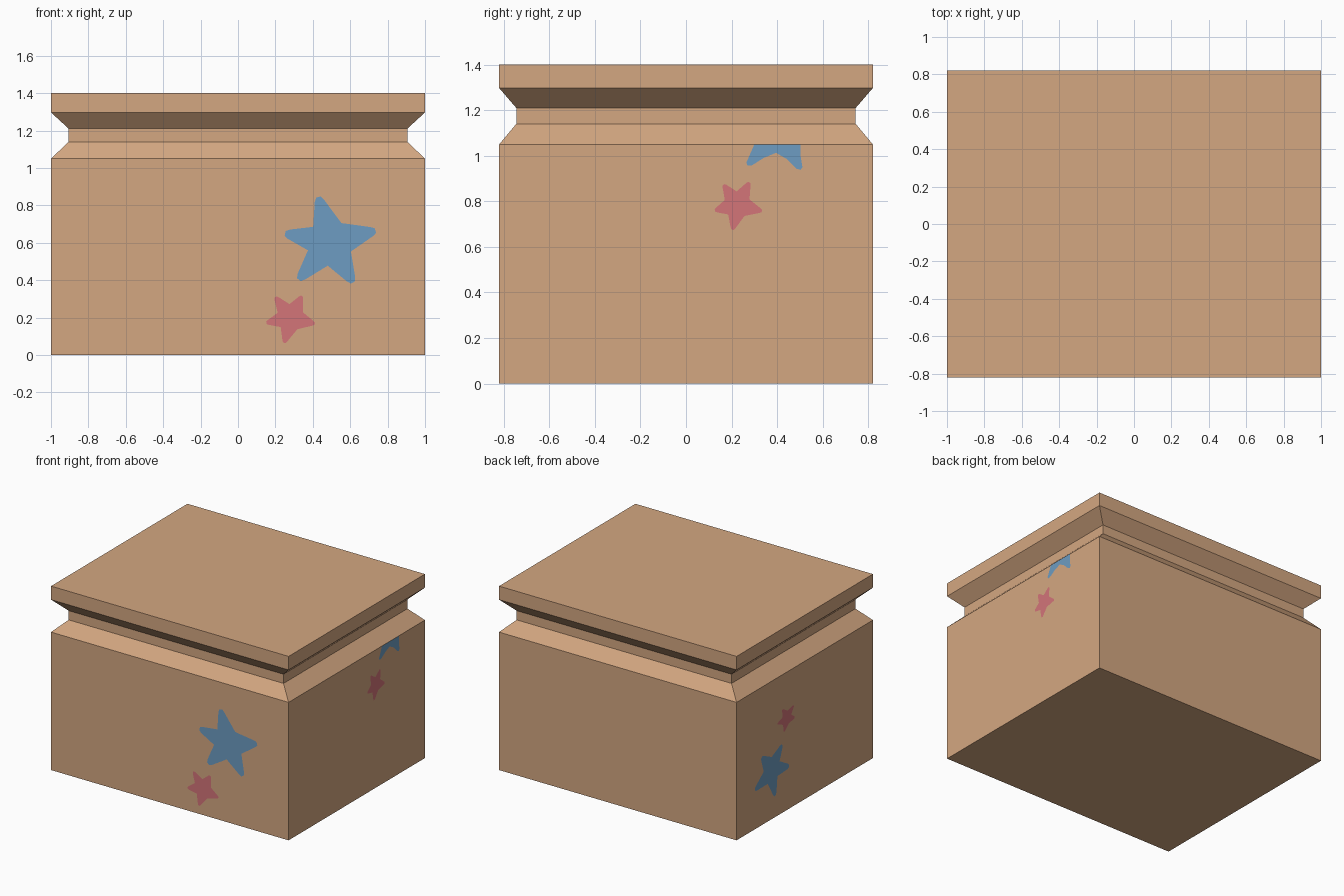
import bpy, math
from mathutils import Vector

if "Cube" in bpy.data.objects:
    bpy.data.objects.remove(bpy.data.objects["Cube"])


def material(name, rgb):
    m = bpy.data.materials.new(name)
    m.diffuse_color = [(c / 255 / 12.92 if c < 11 else ((c / 255 + 0.055) / 1.055) ** 2.4)
                       for c in rgb] + [1.0]
    m.use_nodes = True
    m.node_tree.nodes["Principled BSDF"].inputs["Base Color"].default_value = m.diffuse_color
    return m


TAN = material("tan", (212, 167, 129))
BLUE = material("blue", (109, 156, 194))
PINK = material("pink", (211, 117, 121))


def mesh_object(name, verts, faces, mat):
    me = bpy.data.meshes.new(name)
    me.from_pydata(verts, [], faces)
    me.materials.append(mat)
    ob = bpy.data.objects.new(name, me)
    bpy.context.collection.objects.link(ob)
    return ob


# Stack of rectangular rings: (half x, half y, z)
def stack(name, rings, mat):
    verts = [(sx * x, sy * y, z) for x, y, z in rings
             for sx, sy in ((-1, -1), (1, -1), (1, 1), (-1, 1))]
    faces = [(3, 2, 1, 0)]
    for r in range(len(rings) - 1):
        for i in range(4):
            a, b = r * 4 + i, r * 4 + (i + 1) % 4
            faces.append((a, b, b + 4, a + 4))
    n = len(verts)
    faces.append((n - 4, n - 3, n - 2, n - 1))
    return mesh_object(name, verts, faces, mat)


# Box body with narrowed neck and flared lid
stack("box_with_lid", [(1, 0.82, 0), (1, 0.82, 1.05), (0.905, 0.745, 1.14),
                       (0.905, 0.745, 1.21), (1, 0.82, 1.297), (1, 0.82, 1.4)], TAN)

# Flat decoration: outline in (u right, v up) as seen from outside the given side
LIFT = 0.002
PLACE = {
    "front": lambda u, v: (u, -0.82 - LIFT, v),
    "right": lambda u, v: (1 + LIFT, u, v),
    "left": lambda u, v: (-1 - LIFT, -u, v),
}


def patch(name, side, outline, mat):
    verts = [PLACE[side](u, v) for u, v in outline]
    return mesh_object(name, verts, [tuple(range(len(verts)))], mat)


# Star with blunt tips and notches halfway between neighbouring tips
def star(name, side, centre, tips, mat, inner=0.49):
    c = Vector(centre)
    arms = sorted((Vector(t) - c for t in tips), key=lambda d: math.atan2(d.y, d.x))
    size = sum(d.length for d in arms) / len(arms)
    outline = []
    for i, d in enumerate(arms):
        p = Vector((-d.y, d.x)).normalized() * size
        for along, across in ((0.92, -0.10), (1.0, -0.05), (1.0, 0.05), (0.92, 0.10)):
            outline.append(c + d * along + p * across)
        mid = d.normalized() + arms[(i + 1) % len(arms)].normalized()
        outline.append(c + mid.normalized() * size * inner)
    return patch(name, side, outline, mat)


# Front stars
star("front_big_star", "front", (0.49, 0.60),
     [(0.43, 0.845), (0.735, 0.665), (0.615, 0.388), (0.325, 0.403), (0.252, 0.65)], BLUE)
star("front_small_star", "front", (0.28, 0.20),
     [(0.20, 0.31), (0.342, 0.315), (0.41, 0.167), (0.248, 0.065), (0.152, 0.172)], PINK, 0.54)

# Right side stars, the big one cut off by the body's upper edge
patch("right_cut_star", "right",
      [(0.30, 1.05), (0.265, 0.97), (0.27, 0.957), (0.288, 0.957), (0.34, 0.99),
       (0.395, 1.013), (0.44, 0.987), (0.485, 0.943), (0.503, 0.938), (0.511, 0.95),
       (0.503, 1.0), (0.503, 1.05)], BLUE)
star("right_small_star", "right", (0.225, 0.785),
     [(0.165, 0.873), (0.278, 0.883), (0.333, 0.757), (0.205, 0.675), (0.127, 0.76)], PINK, 0.54)

# Left side stars
star("left_big_star", "left", (-0.40, 0.375),
     [(-0.36, 0.165), (-0.193, 0.325), (-0.277, 0.52), (-0.52, 0.517), (-0.60, 0.30)], BLUE)
star("left_small_star", "left", (-0.22, 0.70),
     [(-0.135, 0.765), (-0.125, 0.67), (-0.25, 0.61), (-0.328, 0.70), (-0.27, 0.785)], PINK, 0.54)
